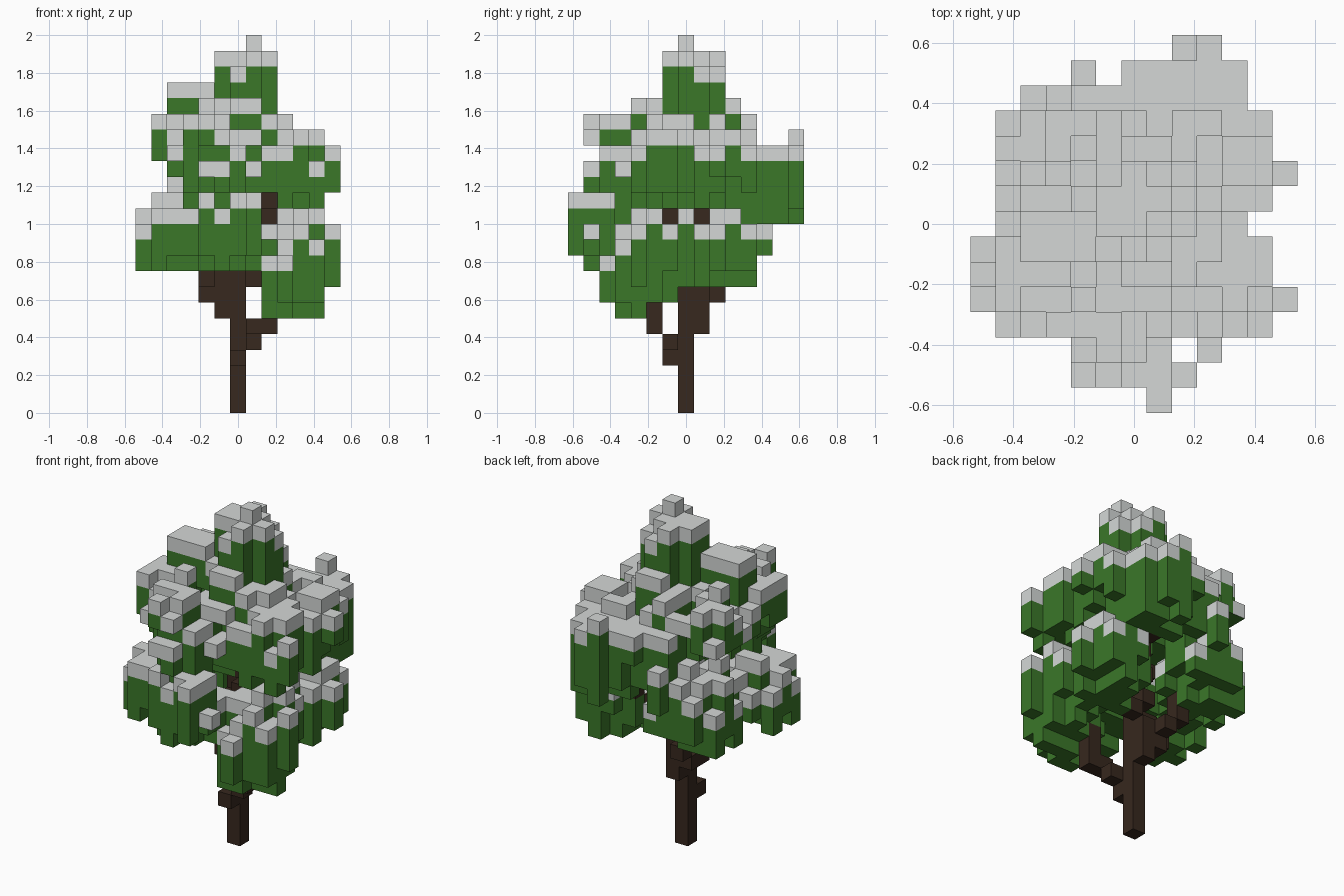
import bpy
import bmesh
import random
from mathutils import Vector

cube = bpy.data.objects.get("Cube")
if cube:
    bpy.data.objects.remove(cube)

random.seed(4)
UNIT = 2 / 24  # edge length of one block


def make_material(name, colour):
    mat = bpy.data.materials.new(name)
    mat.use_nodes = True
    mat.diffuse_color = (*colour, 1)
    shader = mat.node_tree.nodes["Principled BSDF"]
    shader.inputs["Base Color"].default_value = (*colour, 1)
    shader.inputs["Roughness"].default_value = 0.9
    return mat


bark = make_material("bark brown", (0.038, 0.021, 0.013))
leaf = make_material("leaf green", (0.043, 0.185, 0.022))
snow = make_material("snow grey", (0.66, 0.685, 0.675))


# Trunk and limbs: block paths between corner points
def limb(*points):
    cells = set()
    for start, end in zip(points, points[1:]):
        a, b = Vector(start), Vector(end)
        steps = int(max(abs(v) for v in b - a))
        for s in range(steps + 1):
            cells.add(tuple(round(v) for v in a.lerp(b, s / steps)))
    return cells


wood = limb((0, 0, 0), (0, 0, 16))
wood |= limb((0, -1, 3), (1, -1, 4), (1, -2, 5), (2, -2, 5), (2, -2, 6), (3, -3, 8))
wood |= limb((0, 1, 5), (0, 1, 6), (-1, 1, 6), (-1, 2, 7), (-2, 2, 8), (-3, 3, 10))
wood |= limb((-1, 0, 6), (-1, 0, 8), (-2, 0, 7), (-2, -1, 8), (-4, -2, 10))
wood |= limb((0, 1, 7), (1, 1, 8), (3, 1, 10))
wood |= limb((0, -1, 10), (1, -1, 11), (3, -2, 14))
wood |= limb((0, 1, 9), (1, 2, 10), (2, 3, 11), (3, 5, 13))
wood |= limb((0, 1, 11), (1, 1, 12), (3, 1, 14))

# Leaf clumps: centre and radii, counted in blocks
clumps = [
    ((0.5, 0.3, 17.2), (2.7, 3.4, 2.9)),     # spire base
    ((0.5, 0.5, 19.5), (2.1, 2.1, 3.5)),     # spire tip
    ((-3, -0.5, 19), (2.4, 1.3, 1.9)),       # upper arm
    ((-4, -1.5, 17), (1.9, 2.4, 1.9)),       # upper right
    ((-4, 2.5, 16.8), (1.9, 1.9, 2)),        # upper right, rear
    ((-1.5, -4, 15.5), (2.6, 2.6, 2.7)),     # upper front
    ((3.5, -2, 14.7), (3.3, 2, 2.3)),        # upper front left
    ((2.5, -0.5, 16), (2.8, 1.8, 2.4)),      # upper ledge
    ((3, 5, 14.2), (2.6, 3, 2.9)),           # back left
    ((4, 1.5, 15), (2.3, 2.4, 2.2)),         # upper left
    ((-4, -2.5, 10.6), (2.8, 3, 2.2)),       # lower right
    ((-0.5, -5, 10.8), (2.5, 2.6, 2.2)),     # lower front
    ((3.5, -3, 8.3), (2.4, 2.4, 2.9)),       # hanging front left
    ((4, -2, 10), (2.9, 1.8, 1.8)),          # ledge front left
    ((4, 1.5, 9.6), (2.5, 3.5, 2.3)),        # lower left
    ((-3, 3.3, 11), (2.8, 2.9, 2.7)),        # back right
    ((0, 4, 15), (2.5, 2.5, 2.4)),           # back
    ((0, 0, 14.5), (3, 3, 2.7)),             # core
]

# Crown outline per layer from the lowest up: x span, y span
layers = [
    (2, 5, -4, -3), (2, 5, -5, -1), (2, 6, -5, 4), (-6, 6, -6, 4),
    (-6, 6, -7, 5), (-6, 6, -7, 5), (-6, 5, -7, 7), (-5, 5, -7, 7),
    (-4, 6, -6, 7), (-4, 6, -6, 7), (-5, 6, -5, 7), (-5, 5, -6, 4),
    (-5, 3, -6, 4), (-4, 2, -3, 3), (-4, 2, -1, 2), (-1, 2, -1, 2),
    (-1, 2, -1, 2), (1, 1, 0, 0),
]
# Crown outline seen from above: x span per row, front to back
rows = [
    (1, 1), (-2, 2), (-2, 1), (-5, 5), (-6, 6), (-6, 5), (-6, 5), (-5, 4),
    (-5, 5), (-5, 6), (-5, 5), (-5, 5), (-4, 4), (0, 4), (2, 3),
]


def distance(x, y, z):
    return min(sum(((p - c) / r) ** 2 for p, c, r in zip((x, y, z), centre, radii))
               for centre, radii in clumps)


# Score every allowed block, shifting whole columns for a ragged crown
score = {}
for y, (row_min, row_max) in enumerate(rows, -7):
    for x in range(row_min, row_max + 1):
        shift = random.uniform(-0.9, 0.9)
        for z, (x0, x1, y0, y1) in enumerate(layers, 6):
            if x0 <= x <= x1 and y0 <= y <= y1 and (x, y, z) not in wood:
                score[x, y, z] = distance(x, y, z + shift)

leaves = {cell for cell, value in score.items() if value < 1}

# Stray sprigs
leaves |= limb((2, 7, 15), (2, 7, 17)) | limb((-2, 6, 12), (-2, 6, 14))
leaves |= limb((3, -5, 7), (3, -5, 9)) | limb((1, -7, 10), (1, -7, 13))
leaves |= limb((6, -3, 14), (6, -3, 16)) | limb((6, -3, 8), (6, -3, 11))
leaves |= limb((-5, 3, 16), (-5, 3, 18)) | limb((-5, -3, 17), (-5, -3, 18))

# Fill the outline wherever the clumps fall short of it
for axes in ((0, 2), (1, 2), (0, 1)):
    groups = {}
    for cell in score:
        groups.setdefault(tuple(cell[a] for a in axes), []).append(cell)
    for cells in groups.values():
        if not leaves.intersection(cells):
            leaves.add(min(cells, key=score.get))
leaves -= wood

SIDES = [Vector(d) for d in ((1, 0, 0), (-1, 0, 0), (0, 1, 0),
                             (0, -1, 0), (0, 0, 1), (0, 0, -1))]
solid = wood | leaves


# Skin a set of blocks, leaving out faces shared by two blocks
def build(name, cells, materials, pick):
    bm = bmesh.new()
    verts = {}
    for cell in sorted(cells):
        for side in SIDES:
            if tuple(int(v) for v in Vector(cell) + side) in solid:
                continue
            u = Vector((side.y, side.z, side.x))
            v = side.cross(u)
            corners = []
            for a, b in ((-1, -1), (1, -1), (1, 1), (-1, 1)):
                p = Vector(cell) + (side + a * u + b * v) / 2
                key = tuple(p)
                if key not in verts:
                    verts[key] = bm.verts.new((p + Vector((0, 0, 0.5))) * UNIT)
                corners.append(verts[key])
            bm.faces.new(corners).material_index = pick(cell, side)
    mesh = bpy.data.meshes.new(name)
    bm.to_mesh(mesh)
    bm.free()
    for mat in materials:
        mesh.materials.append(mat)
    bpy.context.collection.objects.link(bpy.data.objects.new(name, mesh))


# Snow lies on every leaf block that is open above, but not on its underside
def snow_rule(cell, side):
    x, y, z = cell
    return int((x, y, z + 1) not in solid and side.z >= 0)


build("trunk_and_limbs", wood, [bark], lambda cell, side: 0)
build("snowy_crown", leaves, [leaf, snow], snow_rule)
